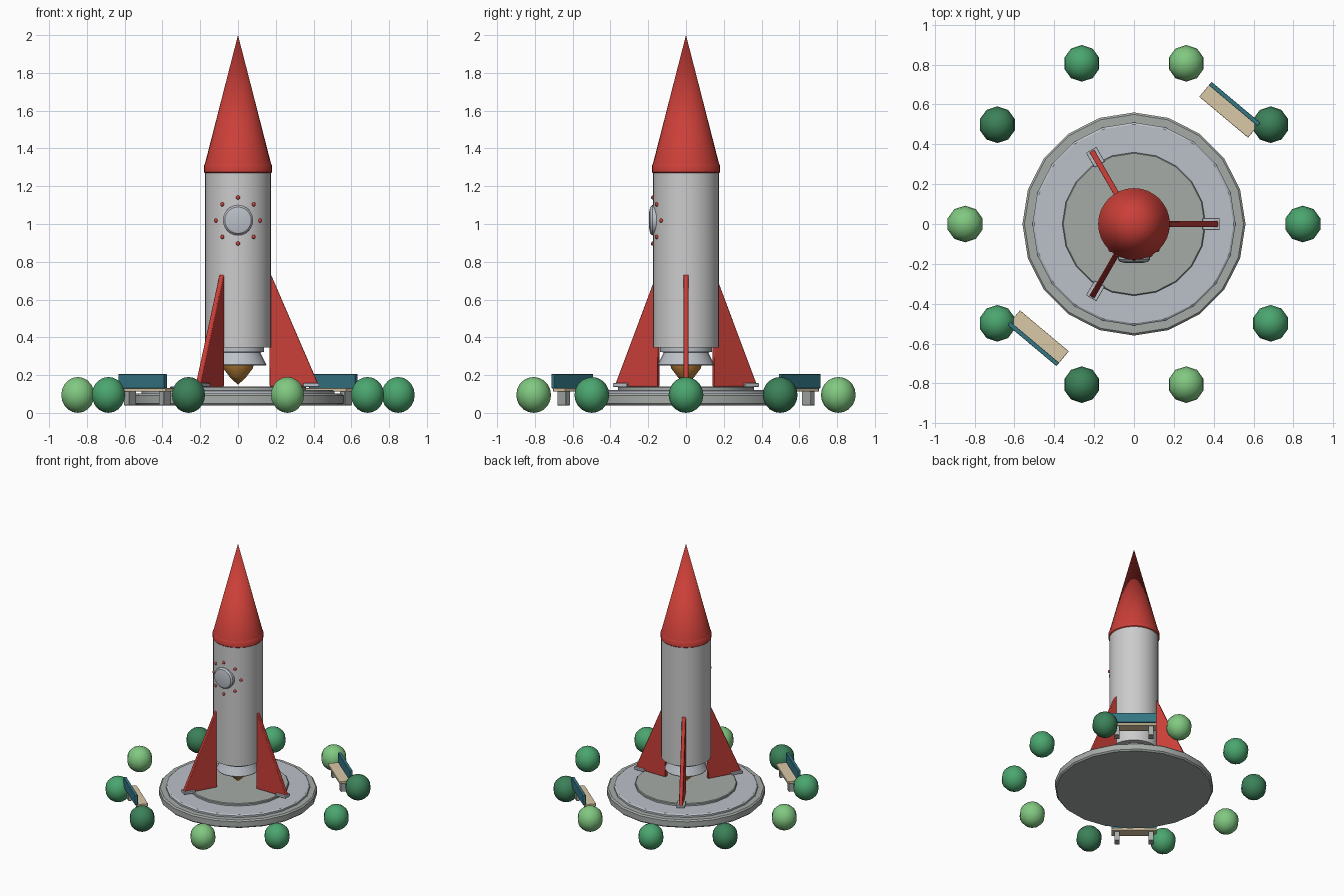
import bpy, bmesh
from math import pi, sin, cos, tau, radians, sqrt
from mathutils import Matrix, Vector

if "Cube" in bpy.data.objects:
    bpy.data.objects.remove(bpy.data.objects["Cube"])


def material(name, rgb):
    m = bpy.data.materials.new(name)
    m.diffuse_color = (*rgb, 1)
    m.use_nodes = True
    m.node_tree.nodes["Principled BSDF"].inputs["Base Color"].default_value = m.diffuse_color
    return m


RED = material("red", (0.60, 0.05, 0.04))
METAL = material("pale_metal", (0.50, 0.53, 0.58))
STONE = material("stone", (0.38, 0.41, 0.39))
FLAME = material("flame_orange", (0.50, 0.22, 0.04))
TEAL = material("teal", (0.035, 0.18, 0.23))
WOOD = material("wood", (0.70, 0.58, 0.38))
GREENS = [material("leaf_mid", (0.07, 0.38, 0.16)),
          material("leaf_dark", (0.045, 0.22, 0.10)),
          material("leaf_light", (0.22, 0.58, 0.22))]


def finish(name, bm, mat=None, matrix=None, bevel=0, angle=35):
    bmesh.ops.recalc_face_normals(bm, faces=bm.faces[:])
    me = bpy.data.meshes.new(name)
    bm.to_mesh(me)
    bm.free()
    me.shade_smooth()
    me.set_sharp_from_angle(angle=radians(angle))
    ob = bpy.data.objects.new(name, me)
    bpy.context.collection.objects.link(ob)
    if mat:
        me.materials.append(mat)
    if matrix:
        ob.matrix_world = matrix
    if bevel:
        mod = ob.modifiers.new("bevel", 'BEVEL')
        mod.width, mod.segments = bevel, 2
    return ob


def lathe(name, profile, sides, mat=None, matrix=None):
    """Spin (radius, z) points round z; radius 0 makes a tip, other ends are capped."""
    bm = bmesh.new()
    rings = []
    for r, z in profile:
        n = 1 if r == 0 else sides
        rings.append([bm.verts.new((r * cos(tau * i / sides), r * sin(tau * i / sides), z))
                      for i in range(n)])
    for a, b in zip(rings, rings[1:]):
        for i in range(sides):
            j = (i + 1) % sides
            quad = [a[i % len(a)], a[j % len(a)], b[j % len(b)], b[i % len(b)]]
            bm.faces.new(list(dict.fromkeys(quad)))
    for ring in (rings[0], rings[-1]):
        if len(ring) > 1:
            bm.faces.new(ring)
    return finish(name, bm, mat, matrix)


def box(name, lo, hi, mat=None, matrix=None, bevel=0.003):
    lo, hi = Vector(lo), Vector(hi)
    bm = bmesh.new()
    bmesh.ops.create_cube(bm, size=1, matrix=Matrix.Translation((lo + hi) / 2)
                          @ Matrix.Diagonal((*(hi - lo), 1)))
    return finish(name, bm, mat, matrix, bevel)


def ball(name, loc, scale, mat, segs, rings):
    bm = bmesh.new()
    bmesh.ops.create_uvsphere(bm, u_segments=segs, v_segments=rings, radius=1,
                              matrix=Matrix.Diagonal((*scale, 1)))
    return finish(name, bm, mat, Matrix.Translation(loc), angle=45)


def spin(deg):
    return Matrix.Rotation(radians(deg), 4, 'Z')


# Launch pad tiers
lathe("pad_base", [(0.55, 0.04), (0.56, 0.05), (0.56, 0.092), (0.55, 0.102)], 20, STONE)
lathe("pad_ring", [(0.51, 0.10), (0.51, 0.115), (0.50, 0.122)], 20, METAL)
lathe("pad_top", [(0.36, 0.118), (0.36, 0.135), (0.355, 0.14)], 20, STONE)

# Rocket body, collar, nose, nozzle and flame
lathe("body", [(0.175, 0.345), (0.175, 1.275)], 32)
lathe("collar", [(0.175, 1.27), (0.18, 1.275), (0.18, 1.31), (0.175, 1.318)], 32, RED)
lathe("nose_cone", [(0.176, 1.315), (0, 2.0)], 32, RED)
lathe("nozzle", [(0.137, 0.35), (0.137, 0.323), (0.118, 0.32), (0.15, 0.255), (0.147, 0.25)],
      24, METAL)
lathe("flame", [(0.083, 0.255), (0.078, 0.235), (0.045, 0.192), (0, 0.148)], 16, FLAME)

# Round window with its ring of studs on the curved hull
lathe("window", [(0.08, 0.14), (0.08, 0.178), (0.07, 0.190), (0.045, 0.195)], 24, METAL,
      Matrix.Translation((0, 0, 1.02)) @ Matrix.Rotation(pi / 2, 4, 'X'))
for i in range(8):
    x, z = 0.117 * cos(i * pi / 4), 1.018 + 0.122 * sin(i * pi / 4)
    ball(f"stud_{i + 1}", (x, -sqrt(0.175 ** 2 - x * x), z), (0.011,) * 3, RED, 10, 8)

# Three fins with feet
for i in range(3):
    bm = bmesh.new()
    outline = [(0.168, 0.14), (0.42, 0.14), (0.424, 0.155), (0.18, 0.72), (0.174, 0.732),
               (0.165, 0.732)]
    face = bm.faces.new([bm.verts.new((x, -0.014, z)) for x, z in outline])
    ext = bmesh.ops.extrude_face_region(bm, geom=[face])
    bmesh.ops.translate(bm, vec=(0, 0.028, 0),
                        verts=[v for v in ext["geom"] if isinstance(v, bmesh.types.BMVert)])
    finish(f"fin_{i + 1}", bm, RED, spin(120 * i), 0.005)
    box(f"fin_foot_{i + 1}", (0.345, -0.03, 0.138), (0.43, 0.03, 0.157), METAL, spin(120 * i))

# Round bushes in a ring
for i in range(10):
    a = i * tau / 10
    ball(f"bush_{i + 1}", (0.848 * cos(a), 0.848 * sin(a), 0.095),
         (0.092, 0.092, 0.095), GREENS[i % 3], 10, 10)

# Two benches facing the rocket (local x points outward)
for i, deg in enumerate((50, 230)):
    m = spin(deg)
    box(f"bench_{i + 1}_seat", (0.70, -0.16, 0.112), (0.785, 0.16, 0.131), WOOD, m)
    box(f"bench_{i + 1}_back", (0.775, -0.16, 0.13), (0.797, 0.16, 0.206), TEAL, m)
    for j, y in enumerate((-0.12, 0.12)):
        box(f"bench_{i + 1}_leg_{j + 1}", (0.715, y - 0.018, 0.04), (0.775, y + 0.018, 0.114),
            STONE, m)
